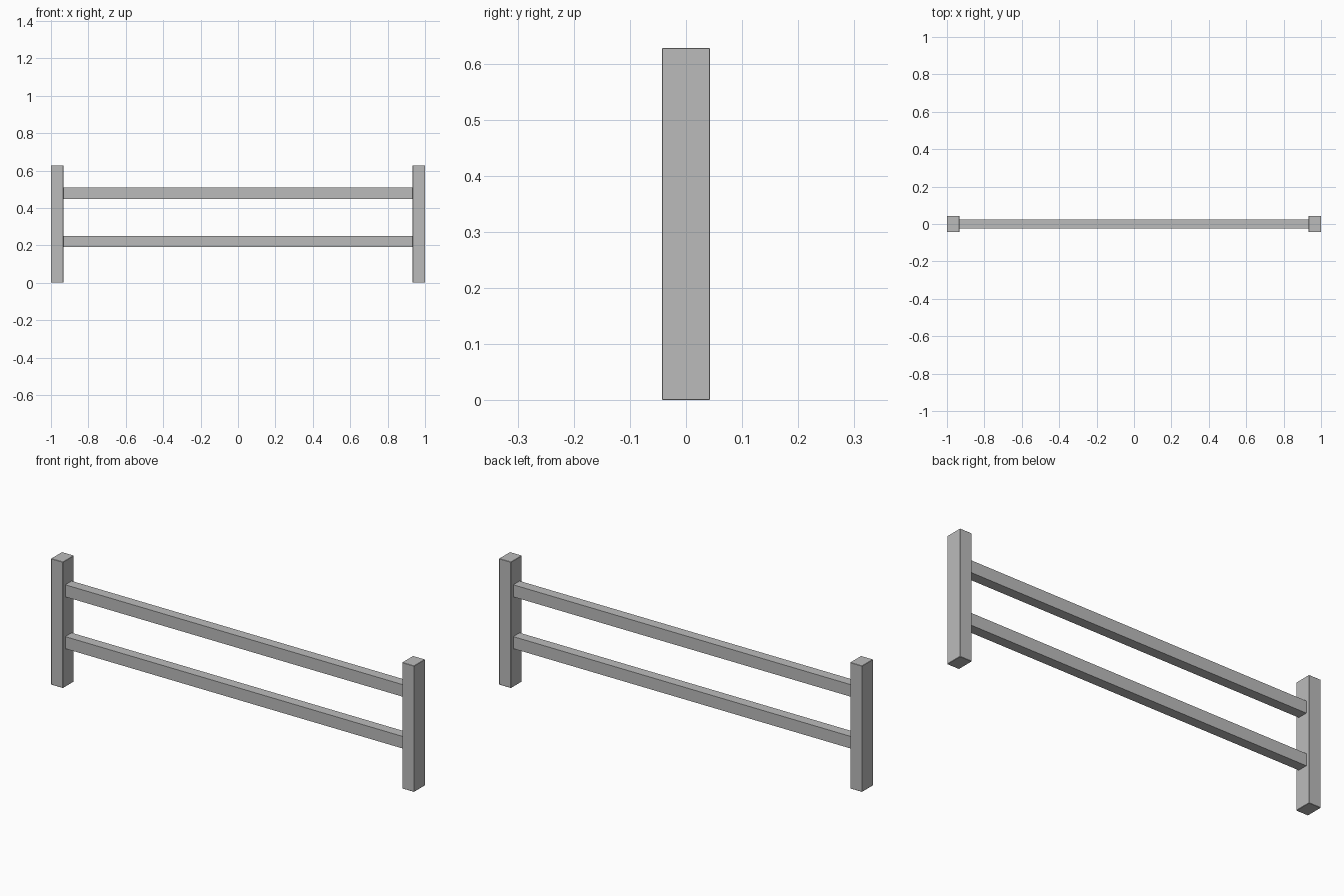
import bpy

cube = bpy.data.objects.get("Cube")
if cube:
    bpy.data.objects.remove(cube, do_unlink=True)

# Single plain grey
grey = bpy.data.materials.new("plain grey")
grey.use_nodes = True
colour = (0.5, 0.5, 0.5, 1)
grey.diffuse_color = colour
grey.node_tree.nodes["Principled BSDF"].inputs["Base Color"].default_value = colour


def beam(name, centre, size, bevel=0):
    """Squared timber with an optional fine chamfer."""
    bpy.ops.mesh.primitive_cube_add(size=1, location=centre)
    obj = bpy.context.object
    obj.name = name
    obj.scale = size
    bpy.ops.object.transform_apply(location=False, rotation=False, scale=True)
    obj.data.materials.append(grey)
    if bevel:
        mod = obj.modifiers.new("chamfer", "BEVEL")
        mod.width = bevel
        mod.segments = 1
    return obj


HEIGHT = 0.628
POST_W, POST_D = 0.066, 0.086
RAIL_D, RAIL_H = 0.05, 0.06

# End posts
for side, name in ((-1, "right_post"), (1, "left_post")):
    beam(name, (side * (1 - POST_W / 2), 0, HEIGHT / 2),
         (POST_W, POST_D, HEIGHT), 0.0015)

# Horizontal rails, let slightly into the posts
for z, name in ((0.22, "lower_rail"), (0.478, "upper_rail")):
    beam(name, (0, 0, z), (2 - 2 * POST_W + 0.01, RAIL_D, RAIL_H))
